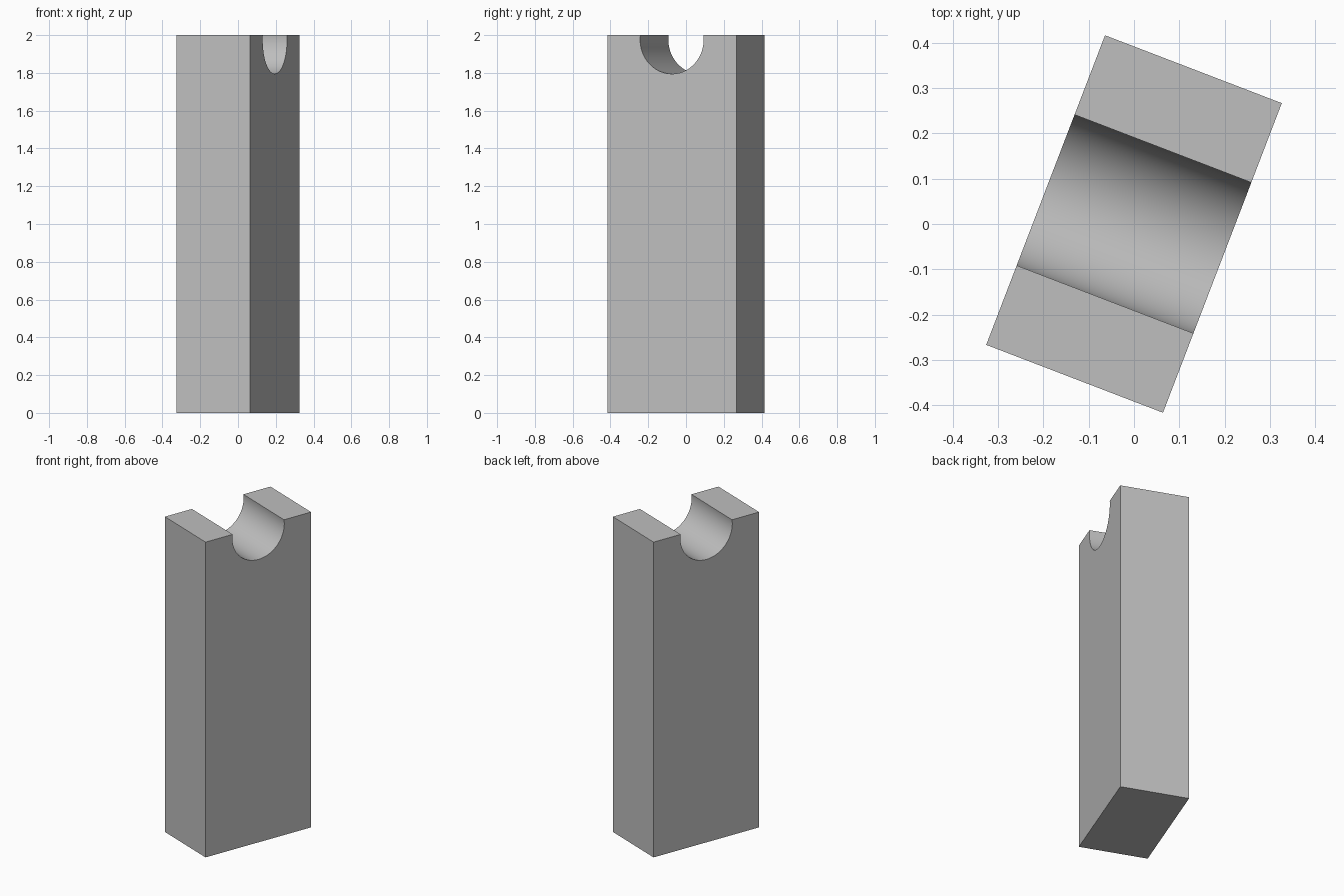
import bpy, bmesh, math
from mathutils import Matrix, Vector

cube = bpy.data.objects.get("Cube")
if cube:
    bpy.data.objects.remove(cube, do_unlink=True)

THICK, WIDTH, HEIGHT = 0.418, 0.732, 2.0
RADIUS, CENTRE_Z = 0.18, 1.975
SEGMENTS = 64
TURN = math.radians(-21)

grey = bpy.data.materials.new("light grey")
grey.use_nodes = True
colour = (0.52, 0.52, 0.52, 1)
grey.diffuse_color = colour
grey.node_tree.nodes["Principled BSDF"].inputs["Base Color"].default_value = colour

# Side profile: a tall rectangle with a round groove cut in the top
half = WIDTH / 2
rise = math.asin((HEIGHT - CENTRE_Z) / RADIUS)
profile = [(-half, HEIGHT), (-half, 0), (half, 0), (half, HEIGHT)]
for i in range(SEGMENTS + 1):
    a = rise - (math.pi + 2 * rise) * i / SEGMENTS
    profile.append((RADIUS * math.cos(a), CENTRE_Z + RADIUS * math.sin(a)))

# Extrude the profile through the thickness and turn the post
bm = bmesh.new()
face = bm.faces.new([bm.verts.new((-THICK / 2, y, z)) for y, z in profile])
out = bmesh.ops.extrude_face_region(bm, geom=[face], use_keep_orig=True)
moved = [g for g in out["geom"] if isinstance(g, bmesh.types.BMVert)]
bmesh.ops.translate(bm, verts=moved, vec=Vector((THICK, 0, 0)))
bmesh.ops.recalc_face_normals(bm, faces=bm.faces)
bmesh.ops.transform(bm, matrix=Matrix.Rotation(TURN, 4, "Z"), verts=bm.verts)

mesh = bpy.data.meshes.new("grooved_post")
bm.to_mesh(mesh)
bm.free()
mesh.materials.append(grey)
post = bpy.data.objects.new("grooved_post", mesh)
bpy.context.collection.objects.link(post)

# Smooth groove, sharp edges
bpy.ops.object.select_all(action="DESELECT")
post.select_set(True)
bpy.context.view_layer.objects.active = post
bpy.ops.object.shade_smooth_by_angle(angle=math.radians(30))
